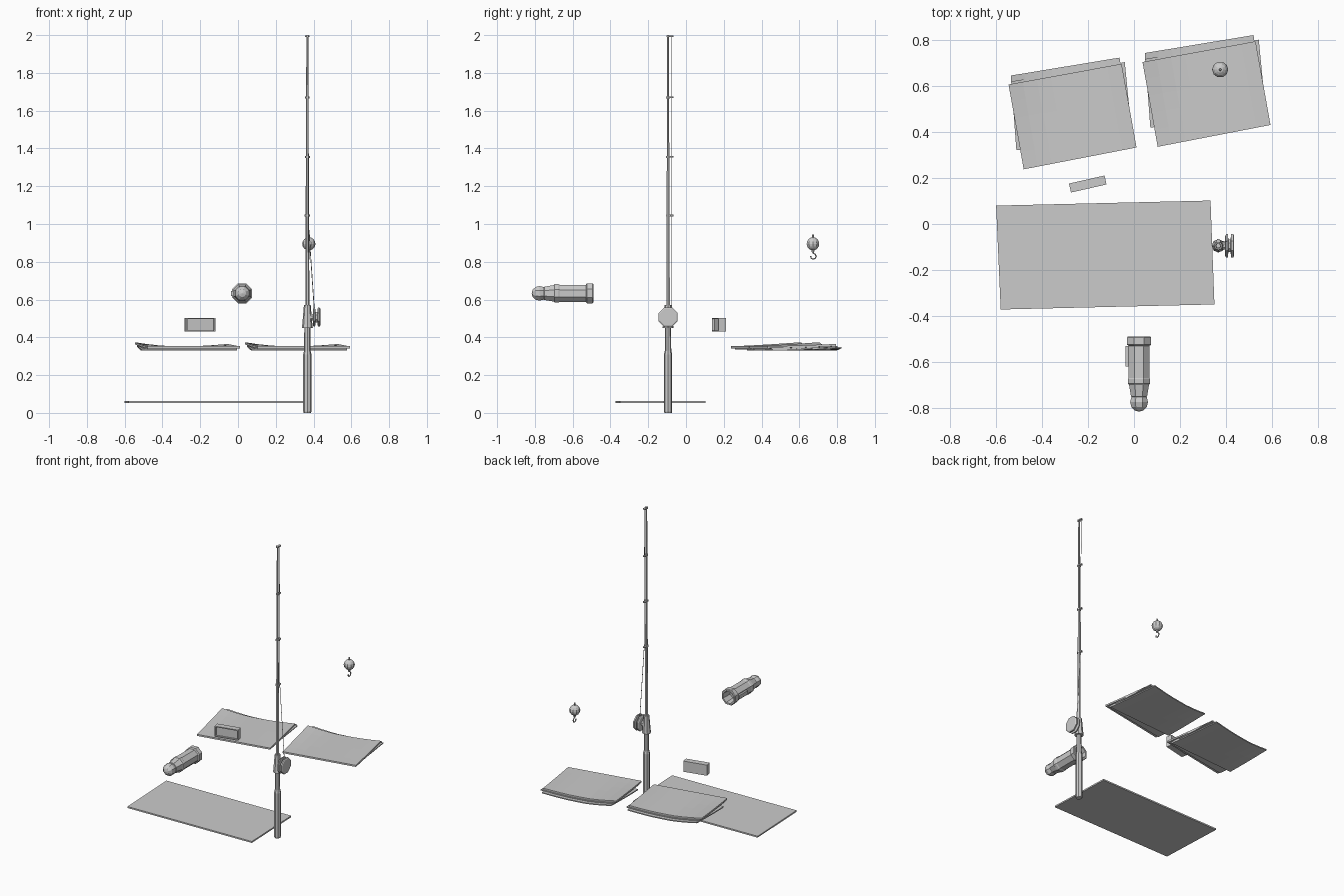
import bpy, bmesh, math
from mathutils import Vector, Matrix

if "Cube" in bpy.data.objects:
    bpy.data.objects.remove(bpy.data.objects["Cube"])

GREY = bpy.data.materials.new("plain grey")
GREY.diffuse_color = (0.6, 0.6, 0.6, 1)
GREY.use_nodes = True
GREY.node_tree.nodes["Principled BSDF"].inputs["Base Color"].default_value = GREY.diffuse_color


def finish(name, bm):
    bmesh.ops.recalc_face_normals(bm, faces=bm.faces)
    me = bpy.data.meshes.new(name)
    bm.to_mesh(me)
    bm.free()
    me.materials.append(GREY)
    ob = bpy.data.objects.new(name, me)
    bpy.context.collection.objects.link(ob)
    return ob


def lathe(name, profile, sides, centre, axis="Z", turn=0.0):
    """Rings of (radius, distance) stacked along an axis; radius 0 closes to a point."""
    bm = bmesh.new()
    rot = {"Z": Matrix.Identity(3),
           "X": Matrix.Rotation(math.pi / 2, 3, "Y"),
           "Y": Matrix.Rotation(-math.pi / 2, 3, "X")}[axis]
    rings = []
    for r, d in profile:
        n = sides if r > 0 else 1
        rings.append([bm.verts.new(rot @ Vector((
            r * math.cos(turn + math.tau * i / sides),
            r * math.sin(turn + math.tau * i / sides), d)) + Vector(centre))
            for i in range(n)])
    for a, b in zip(rings, rings[1:]):
        for i in range(sides):
            j = (i + 1) % sides
            quad = [a[i % len(a)], a[j % len(a)], b[j % len(b)], b[i % len(b)]]
            bm.faces.new(list(dict.fromkeys(quad)))
    for ring in (rings[0], rings[-1]):
        if len(ring) > 1:
            bm.faces.new(ring)
    return finish(name, bm)


def ball(r, n, centre=0.0):
    return [(r * math.sin(math.pi * i / n) if 0 < i < n else 0,
             centre - r * math.cos(math.pi * i / n)) for i in range(n + 1)]


def slab(name, corners, z, thick, curl=None, nu=1, nv=1):
    """Four corners (back left, back right, front right, front left) as a thick sheet."""
    bl, br, fr, fl = [Vector(c) for c in corners]
    bm = bmesh.new()
    layers = []
    for h in (0, thick):
        layer = []
        for i in range(nu + 1):
            u = i / nu
            col = []
            for j in range(nv + 1):
                v = j / nv
                p = fl.lerp(fr, u).lerp(bl.lerp(br, u), v)
                col.append(bm.verts.new((p.x, p.y, z + h + (curl(u, v) if curl else 0))))
            layer.append(col)
        for i in range(nu):
            for j in range(nv):
                bm.faces.new((layer[i][j], layer[i + 1][j], layer[i + 1][j + 1], layer[i][j + 1]))
        layers.append(layer)

    def rim(g):
        return ([g[i][0] for i in range(nu)] + [g[nu][j] for j in range(nv)]
                + [g[i][nv] for i in range(nu, 0, -1)] + [g[0][j] for j in range(nv, 0, -1)])
    a, b = rim(layers[0]), rim(layers[1])
    for i in range(len(a)):
        j = (i + 1) % len(a)
        bm.faces.new((a[i], a[j], b[j], b[i]))
    return finish(name, bm)


def wire(name, points, radius, sides=6):
    cu = bpy.data.curves.new(name, "CURVE")
    cu.dimensions = "3D"
    cu.bevel_depth = radius
    cu.bevel_resolution = max(0, sides // 2 - 2)
    cu.use_fill_caps = True
    sp = cu.splines.new("POLY")
    sp.points.add(len(points) - 1)
    for p, q in zip(sp.points, points):
        p.co = (*q, 1)
    cu.materials.append(GREY)
    ob = bpy.data.objects.new(name, cu)
    bpy.context.collection.objects.link(ob)


# ground mat
slab("mat", [(-0.60, 0.08), (0.333, 0.102), (0.35, -0.35), (-0.58, -0.372)], 0.053, 0.01)


# two booklets, each a top sheet over a slightly twisted lower sheet, rear corners curled up
def page_curl(u, v):
    left = max(0, 1 - u / 0.4) ** 1.5 * 0.021
    right = max(0, (u - 0.6) / 0.4) ** 1.5 * 0.012
    return (left + right) * v ** 1.3


TOP = [(-0.546, 0.607), (-0.054, 0.697), (0.011, 0.333), (-0.48, 0.238)]
LOW = [(-0.536, 0.646), (-0.063, 0.724), (-0.005, 0.36), (-0.512, 0.322)]
EXTRA = [(-0.535, 0.62), (-0.04, 0.704), (-0.005, 0.345), (-0.48, 0.26)]
for k, (dx, dy) in enumerate(((0, 0), (0.583, 0.098))):
    for part, pts, z, t in (("top", TOP, 0.342, 0.011), ("middle", EXTRA, 0.336, 0.006),
                            ("lower", LOW, 0.33, 0.007)):
        slab(f"booklet_{k + 1}_{part}_sheet", [(x + dx, y + dy) for x, y in pts],
             z, t, page_curl, 8, 5)

# small box with a recessed front
box = slab("small_box", [(-0.283, 0.176), (-0.128, 0.211), (-0.12, 0.172), (-0.274, 0.137)],
           0.43, 0.073)
bm = bmesh.new()
bm.from_mesh(box.data)
bm.faces.ensure_lookup_table()
front = [min(bm.faces, key=lambda f: f.normal.y)]
bmesh.ops.inset_region(bm, faces=front, thickness=0.009)
bmesh.ops.inset_region(bm, faces=front, thickness=0.0005, depth=-0.012)
bm.to_mesh(box.data)
bm.free()

# fishing rod: grip, seat and tapering pole
RX, RY = 0.367, -0.095
lathe("rod_grip", [(0.020, 0), (0.022, 0.01), (0.022, 0.31), (0.017, 0.33), (0.016, 0.46)],
      8, (RX, RY, 0))
lathe("reel_seat", [(0.029, 0.45), (0.027, 0.465), (0.018, 0.57)], 8, (RX, RY, 0))
lathe("rod_pole", [(0.011, 0.56), (0.009, 1.05), (0.007, 1.5), (0.005, 2.0)], 6, (RX, RY, 0))

# line guides and fishing line
for i, z in enumerate((1.045, 1.355, 1.67, 1.994)):
    lathe(f"guide_collar_{i + 1}", [(0.014 - i * 0.001, -0.005), (0.014 - i * 0.001, 0.005)],
          6, (RX, RY, z))
    lathe(f"line_guide_{i + 1}", [(0.010, -0.004), (0.010, 0.004)], 6, (RX, RY + 0.02, z))
wire("fishing_line", [(0.405, RY + 0.02, 0.53), (RX + 0.003, RY + 0.02, 1.045),
                      (RX, RY + 0.02, 1.994)], 0.002, 4)

# reel: axle, two flanges and a hub
T = math.pi / 8
lathe("reel_axle", [(0.018, 0), (0.018, 0.06)], 8, (RX, RY, 0.507), "X", T)
lathe("reel_spool", [(0.045, 0), (0.055, 0.005), (0.055, 0.012), (0.03, 0.015),
                     (0.03, 0.024), (0.055, 0.027), (0.055, 0.036), (0.048, 0.04)],
      8, (0.396, RY, 0.507), "X", T)

# torch: hollow eight-sided body, tapered neck, round end
C = (0.022, 0, 0.633)
lathe("torch_body", [(0.030, -0.755), (0.038, -0.75), (0.047, -0.70), (0.052, -0.695),
                     (0.052, -0.675), (0.049, -0.67), (0.049, -0.53), (0.057, -0.525),
                     (0.057, -0.495), (0.053, -0.49), (0.042, -0.49), (0.038, -0.56)],
      8, C, "Y", T)
lathe("torch_knob", ball(0.042, 6, -0.775), 8, C, "Y", T)
slab("torch_switch", [(-0.036, -0.53), (-0.015, -0.53), (-0.015, -0.62), (-0.036, -0.62)],
     0.62, 0.026)

# float with hook
F = Vector((0.375, 0.672, 0.895))
lathe("float_ball", ball(0.035, 8), 10, F)
lathe("float_stem", [(0.006, 0.03), (0.006, 0.047), (0.004, 0.05)], 6, F)
lathe("float_base", [(0.007, -0.045), (0.010, -0.03)], 6, F)
hook = [(0, -0.035), (0, -0.048), (0.012, -0.055), (0.017, -0.066), (0.012, -0.077),
        (0, -0.081), (-0.010, -0.076), (-0.012, -0.064)]
wire("float_hook", [F + Vector((0, y, z)) for y, z in hook], 0.004)
